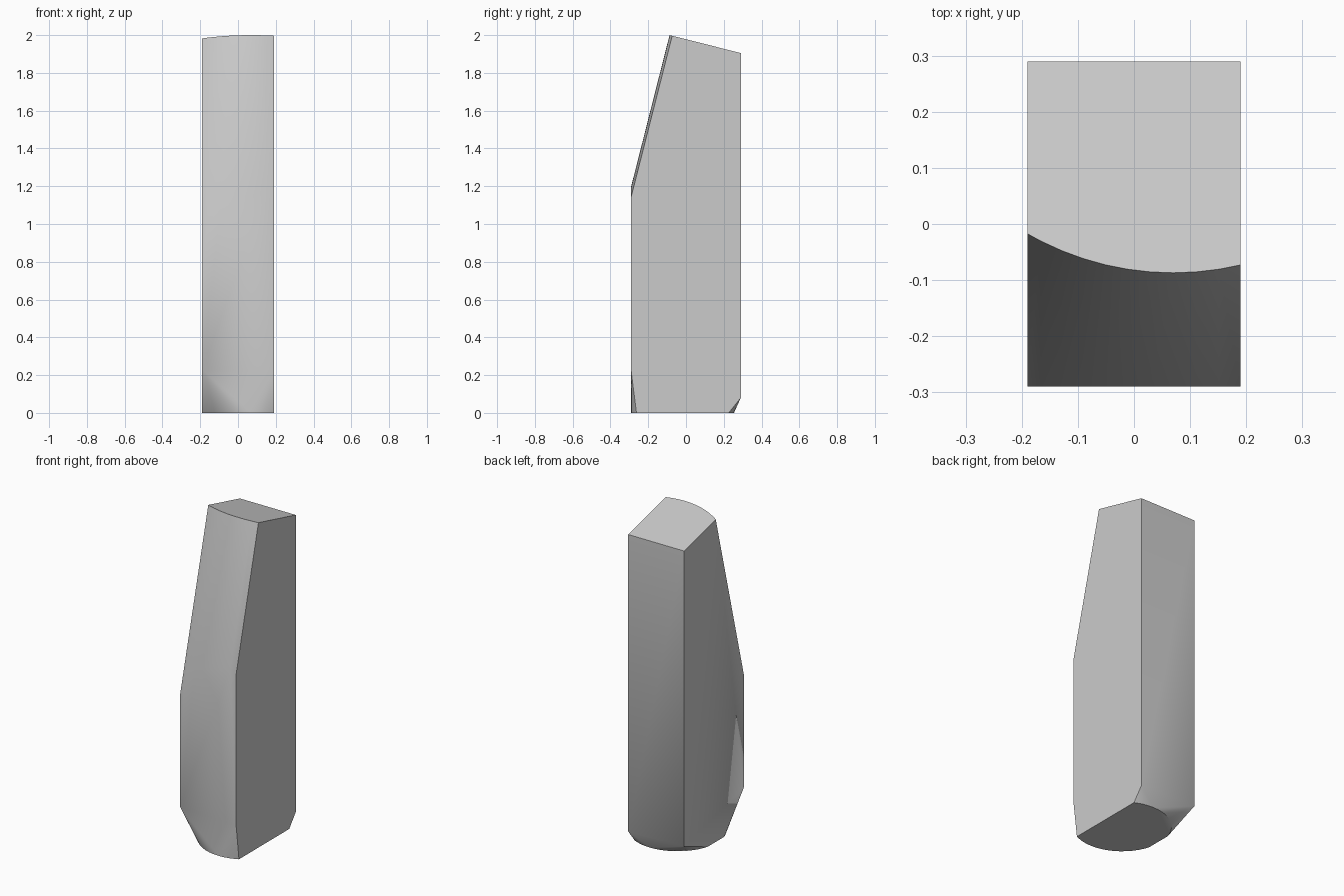
import bpy, bmesh, math

cube = bpy.data.objects.get("Cube")
if cube:
    bpy.data.objects.remove(cube, do_unlink=True)

HX, HY = 0.19, 0.29        # half width and half depth of the block
CX = 0.07                  # axis of the rounded cuts, off centre
FOOT_Y, FOOT_R = -0.018, 0.272
BROW_Y, BROW_R = -0.087, 0.52
SHOULDER, SLOPE = 1.20, 3.94


def arc_xs(radius, steps):
    """Evenly turned x positions of an arc, clipped to the block sides."""
    xs = [CX + radius * math.sin(math.pi * i / steps) for i in range(-steps // 2, steps // 2 + 1)]
    return [-HX] + [x for x in xs if abs(x) < HX - 0.005] + [HX]


def top_z(y):
    return 2.0 - 0.252 * (y - BROW_Y)


points = []

# Round foot outline, cut flat by both sides
for x in arc_xs(FOOT_R, 24):
    half = math.sqrt(max(FOOT_R ** 2 - (x - CX) ** 2, 0))
    points += [(x, FOOT_Y - half, 0), (x, FOOT_Y + half, 0)]

# Block corners above the foot, and the back of the slanted top
for x, front_z, back_z in ((-HX, 0.23, 0.09), (HX, 0.22, 0.08)):
    points += [(x, -HY, front_z), (x, HY, back_z), (x, HY, top_z(HY))]

# Curved front slope, from the shoulder to the top
for x in arc_xs(BROW_R, 40):
    bow = BROW_R - math.sqrt(BROW_R ** 2 - (x - CX) ** 2)
    y = BROW_Y + bow
    points += [(x, -HY, SHOULDER - SLOPE * bow), (x, y, top_z(y))]

# Wrap the outlines into one solid
bm = bmesh.new()
for p in points:
    bm.verts.new(p)
hull = bmesh.ops.convex_hull(bm, input=bm.verts[:])
loose = {v for v in hull["geom_interior"] + hull["geom_unused"] if isinstance(v, bmesh.types.BMVert)}
bmesh.ops.delete(bm, geom=list(loose), context="VERTS")
bmesh.ops.dissolve_limit(bm, angle_limit=math.radians(0.5), verts=bm.verts[:], edges=bm.edges[:])
bmesh.ops.recalc_face_normals(bm, faces=bm.faces[:])
mesh = bpy.data.meshes.new("tapered_block")
bm.to_mesh(mesh)
bm.free()

block = bpy.data.objects.new("tapered_block", mesh)
bpy.context.collection.objects.link(block)

# Single light grey colour
grey = bpy.data.materials.new("light_grey")
grey.use_nodes = True
color = (0.6, 0.6, 0.6, 1)
grey.diffuse_color = color
grey.node_tree.nodes["Principled BSDF"].inputs["Base Color"].default_value = color
mesh.materials.append(grey)

bpy.ops.object.select_all(action="DESELECT")
block.select_set(True)
bpy.context.view_layer.objects.active = block
bpy.ops.object.shade_smooth_by_angle(angle=math.radians(35))
